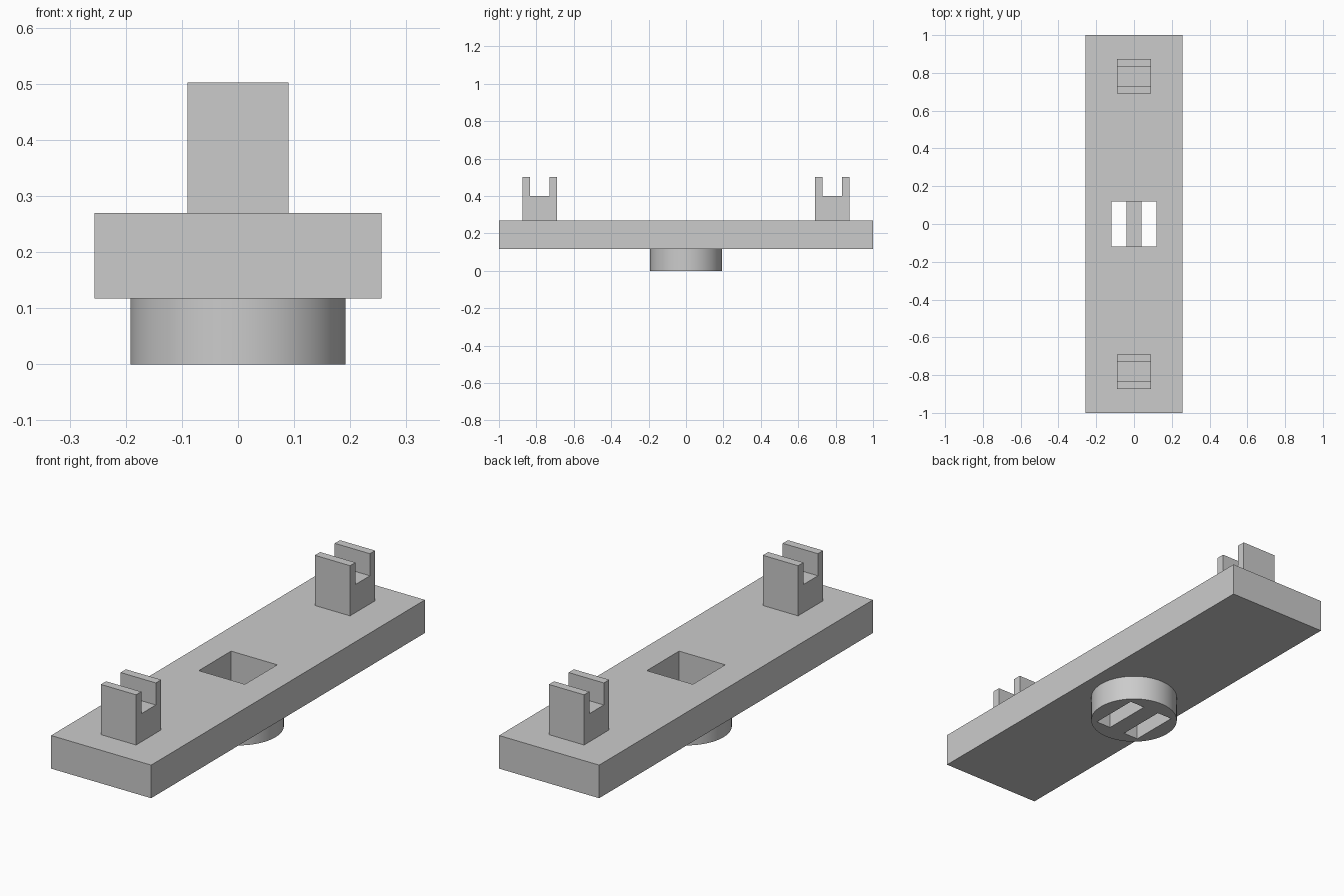
import bpy, bmesh, math

if "Cube" in bpy.data.objects:
    bpy.data.objects.remove(bpy.data.objects["Cube"])

grey = bpy.data.materials.new("plain grey")
grey.diffuse_color = (0.6, 0.6, 0.6, 1)
grey.use_nodes = True
grey.node_tree.nodes["Principled BSDF"].inputs["Base Color"].default_value = grey.diffuse_color


def make(name, bm):
    me = bpy.data.meshes.new(name)
    bmesh.ops.recalc_face_normals(bm, faces=bm.faces)
    bm.to_mesh(me)
    bm.free()
    me.materials.append(grey)
    ob = bpy.data.objects.new(name, me)
    bpy.context.collection.objects.link(ob)
    return ob


def box(name, x0, x1, y0, y1, z0, z1):
    bm = bmesh.new()
    bmesh.ops.create_cube(bm, size=1)
    for v in bm.verts:
        v.co = (x1 if v.co.x > 0 else x0, y1 if v.co.y > 0 else y0, z1 if v.co.z > 0 else z0)
    return make(name, bm)


def cut(ob, *cutters):
    for c in cutters:
        mod = ob.modifiers.new("cut", 'BOOLEAN')
        mod.operation, mod.solver, mod.object = 'DIFFERENCE', 'EXACT', c
        c.hide_render = True
        c.hide_set(True)


BASE, TOP, H = 0.117, 0.27, 0.118

# Long plate with a square window
plate = box("plate", -0.256, 0.256, -1, 1, BASE, TOP)
cut(plate, box("window_cutter", -H, H, -H, H, 0.05, 0.4))

# Round boss below, with two slots that leave a central bar
bm = bmesh.new()
bmesh.ops.create_cone(bm, cap_ends=True, segments=64, radius1=0.192, radius2=0.192, depth=BASE)
bmesh.ops.translate(bm, verts=bm.verts, vec=(0, 0, BASE / 2))
boss = make("round_boss", bm)
bpy.context.view_layer.objects.active = boss
boss.select_set(True)
bpy.ops.object.shade_smooth_by_angle(angle=math.radians(30))
cut(boss, box("left_slot_cutter", -H, -0.041, -H, H, -0.1, 0.2),
    box("right_slot_cutter", 0.041, H, -H, H, -0.1, 0.2))

# U-shaped holders near both ends
PROFILE = [(0.69, TOP), (0.873, TOP), (0.873, 0.502), (0.835, 0.502),
           (0.835, 0.40), (0.729, 0.40), (0.729, 0.502), (0.69, 0.502)]
for name, s in (("front_holder", -1), ("back_holder", 1)):
    bm = bmesh.new()
    face = bm.faces.new([bm.verts.new((-0.09, s * y, z)) for y, z in PROFILE])
    ext = bmesh.ops.extrude_face_region(bm, geom=[face], use_keep_orig=True)
    moved = [g for g in ext["geom"] if isinstance(g, bmesh.types.BMVert)]
    bmesh.ops.translate(bm, verts=moved, vec=(0.18, 0, 0))
    make(name, bm)
